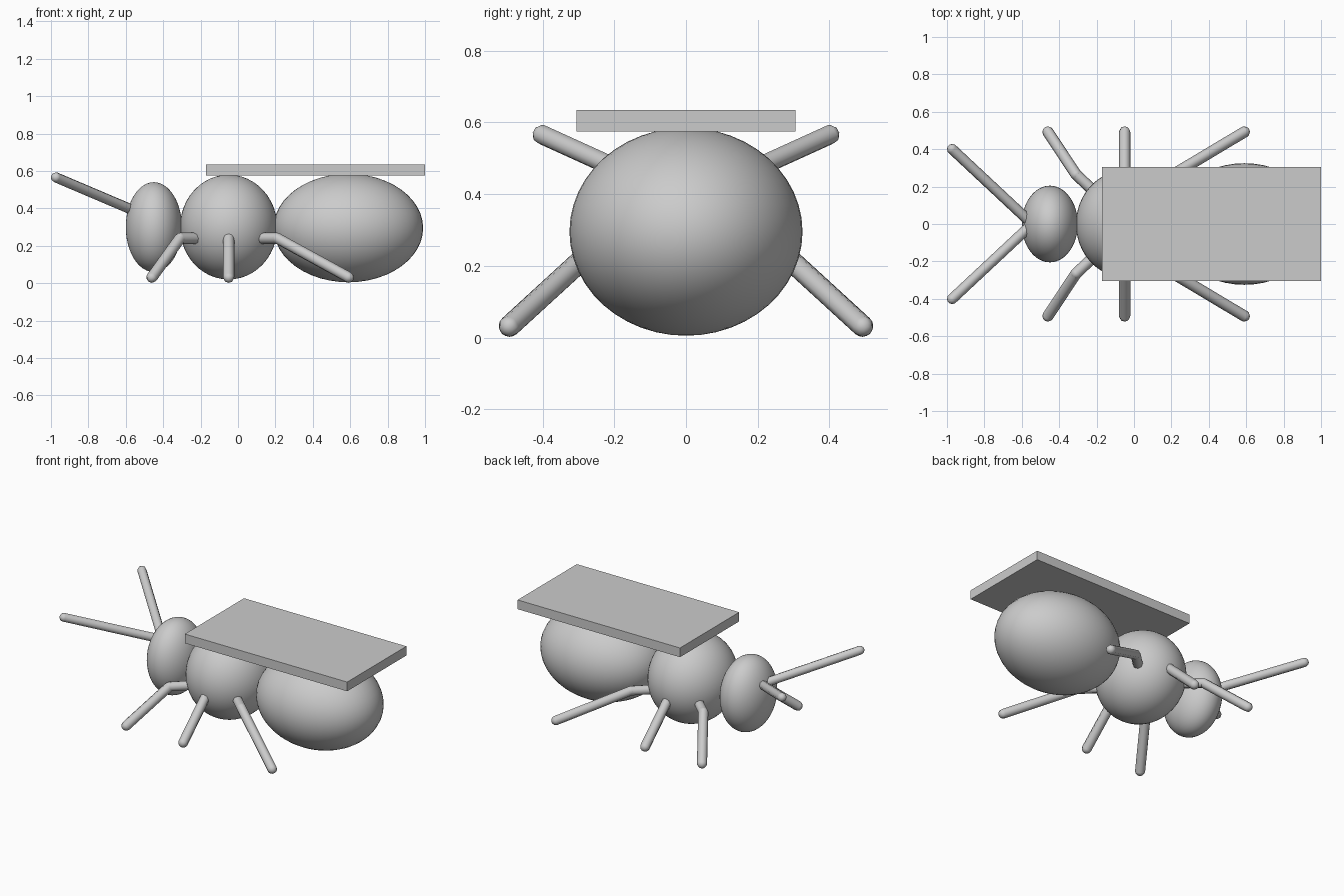
import bpy
import bmesh
from mathutils import Vector, Matrix

cube = bpy.data.objects.get("Cube")
if cube:
    bpy.data.objects.remove(cube, do_unlink=True)

grey = bpy.data.materials.new("plain_grey")
grey.use_nodes = True
grey.diffuse_color = (0.6, 0.6, 0.6, 1)
grey.node_tree.nodes["Principled BSDF"].inputs["Base Color"].default_value = (0.6, 0.6, 0.6, 1)


def finish(name, bm, smooth=True):
    mesh = bpy.data.meshes.new(name)
    for face in bm.faces:
        face.smooth = smooth
    bm.to_mesh(mesh)
    bm.free()
    mesh.materials.append(grey)
    obj = bpy.data.objects.new(name, mesh)
    bpy.context.scene.collection.objects.link(obj)
    return obj


def ellipsoid(name, center, radii):
    bm = bmesh.new()
    matrix = Matrix.LocRotScale(Vector(center), None, Vector(radii))
    bmesh.ops.create_uvsphere(bm, u_segments=48, v_segments=24, radius=1, matrix=matrix)
    return finish(name, bm)


def limb(name, points, radius=0.03):
    """Jointed rod with rounded ends, mirrored to the other side."""
    bm = bmesh.new()
    points = [Vector(p) for p in points]
    for a, b in zip(points, points[1:]):
        turn = (b - a).to_track_quat("Z", "Y")
        bmesh.ops.create_cone(bm, cap_ends=False, segments=8, radius1=radius, radius2=radius,
                              depth=(b - a).length,
                              matrix=Matrix.LocRotScale((a + b) / 2, turn, None))
        for end in (a, b):
            bmesh.ops.create_uvsphere(bm, u_segments=8, v_segments=8, radius=radius,
                                      matrix=Matrix.LocRotScale(end, turn, None))
    obj = finish(name, bm)
    mirror = obj.modifiers.new("other_side", "MIRROR")
    mirror.use_axis = (False, True, False)
    mirror.use_mirror_merge = False
    return obj


# Body
ellipsoid("head", (-0.45, 0, 0.3), (0.15, 0.205, 0.24))
ellipsoid("thorax", (-0.05, 0, 0.3), (0.26, 0.285, 0.28))
ellipsoid("abdomen", (0.59, 0, 0.295), (0.4, 0.325, 0.29))

# Legs, all starting inside the thorax
for name, knee_x, foot_x in (("front", -0.31, -0.46), ("middle", -0.05, -0.05), ("rear", 0.21, 0.59)):
    limb(name + "_legs", [(-0.05, 0.02, 0.24), (knee_x, 0.265, 0.24), (foot_x, 0.492, 0.032)])

# Antennae
limb("antennae", [(-0.56, 0.015, 0.39), (-0.972, 0.4, 0.565)], 0.028)

# Flat board on the back
bm = bmesh.new()
bmesh.ops.create_cube(bm, size=1, matrix=Matrix.LocRotScale(
    Vector((0.415, 0, 0.605)), None, Vector((1.17, 0.61, 0.06))))
finish("back_board", bm, smooth=False)
